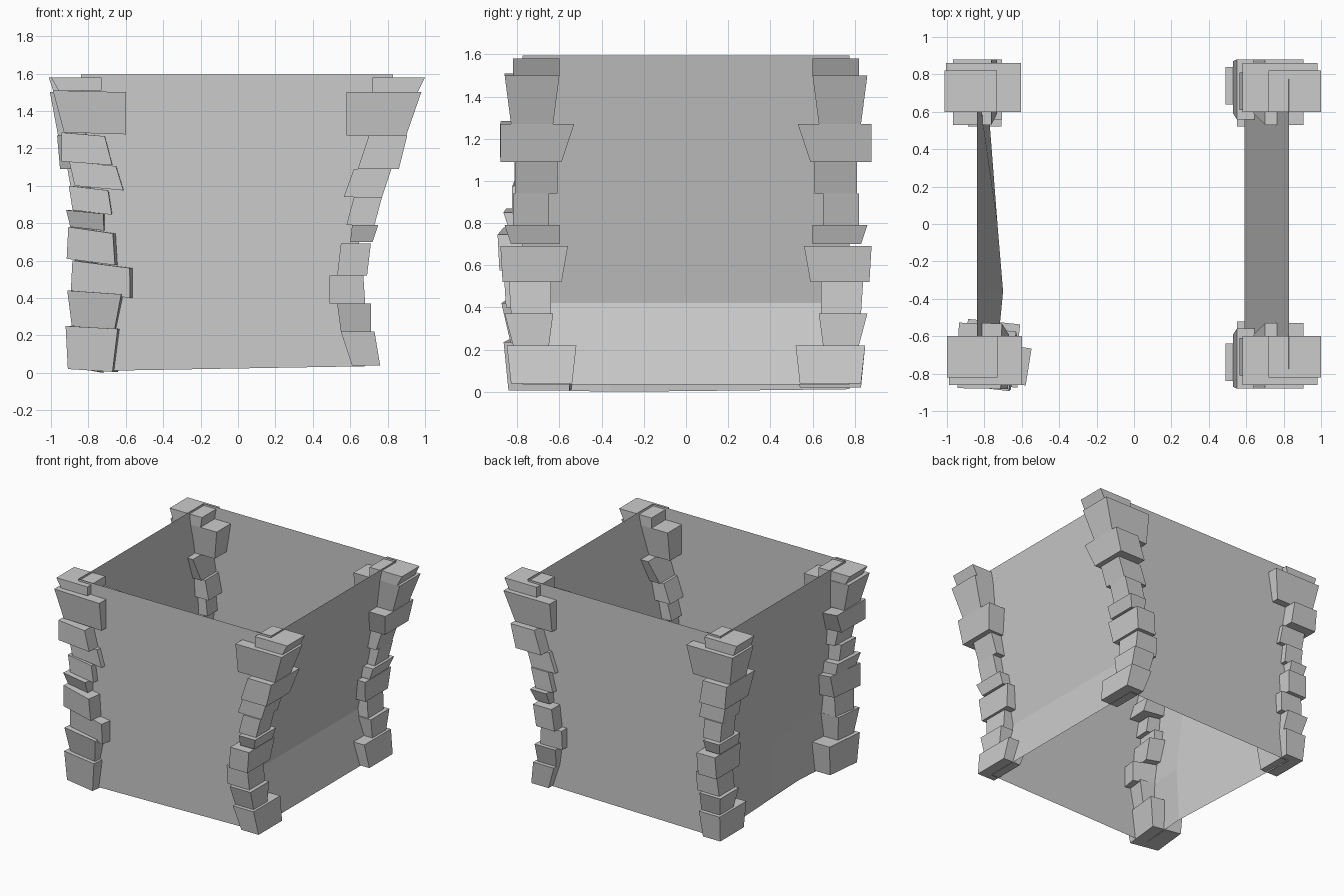
import bpy, bmesh
from mathutils import Matrix, Vector
from math import radians

if "Cube" in bpy.data.objects:
    bpy.data.objects.remove(bpy.data.objects["Cube"])

# Each course: z bottom, z top, x inner/outer at bottom, x inner/outer at top
RIGHT = [
    (.04, .22, .61, .76, .55, .73), (.22, .37, .55, .71, .53, .71),
    (.37, .52, .49, .68, .49, .67), (.52, .69, .53, .69, .55, .71),
    (.70, .79, .60, .72, .61, .75), (.79, .94, .58, .73, .62, .77),
    (.94, 1.09, .565, .77, .62, .82), (1.09, 1.27, .64, .86, .70, .905),
    (1.27, 1.50, .58, .90, .58, .98), (1.50, 1.58, .72, .96, .72, 1.0)]
LEFT = [
    (.02, .25, .66, .90, .63, .91), (.25, .44, .65, .88, .61, .90),
    (.44, .60, .56, .88, .56, .87), (.61, .78, .64, .90, .65, .89),
    (.78, .87, .71, .89, .71, .91), (.87, 1.0, .67, .88, .69, .90),
    (1.0, 1.13, .61, .87, .65, .90), (1.13, 1.285, .67, .94, .71, .94),
    (1.285, 1.51, .60, .93, .60, .99), (1.51, 1.58, .73, .96, .73, 1.0)]
# y inner/outer at bottom, y inner/outer at top, shared by all corners
DEPTH = [
    (.54, .83, .52, .85), (.65, .82, .63, .86), (.64, .83, .64, .84),
    (.59, .87, .56, .88), (.60, .83, .60, .86), (.65, .82, .65, .82),
    (.61, .81, .61, .81), (.59, .88, .53, .88), (.63, .83, .60, .86),
    (.60, .82, .60, .82)]
TILT = [.015, .02, .04, .035, .02, .025, .025, .02, .01, .0]
TURN = [6, 6, 9, 7, 4, 3, 2, 1, 0, 0]


def make(name, bm):
    bmesh.ops.recalc_face_normals(bm, faces=bm.faces)
    me = bpy.data.meshes.new(name)
    bm.to_mesh(me)
    bm.free()
    ob = bpy.data.objects.new(name, me)
    bpy.context.collection.objects.link(ob)
    return ob


def stone_column(name, courses, sx, sy, tilted=False):
    """Stack of tapered corner stones."""
    bm = bmesh.new()
    for k, (zb, zt, bi, bo, ti, to) in enumerate(courses):
        ybi, ybo, yti, yto = DEPTH[k]
        drop = TILT[k] if tilted else 0
        mid = Vector((sx * (bi + bo) / 2, sy * .73, 0))
        turn = Matrix.Rotation(radians(-TURN[k] if tilted else 0), 3, 'Z')
        rings = []
        for z, xi, xo, yi, yo in ((zb, bi, bo, ybi, ybo), (zt, ti, to, yti, yto)):
            ring = []
            for x, y, d in ((xi, yi, drop), (xo, yi, 0), (xo, yo, 0), (xi, yo, drop)):
                p = Vector((sx * x, sy * y, max(z - d, .005)))
                ring.append(bm.verts.new(turn @ (p - mid) + mid))
            rings.append(ring)
        lo, hi = rings
        bm.faces.new(lo)
        bm.faces.new(hi)
        for i in range(4):
            j = (i + 1) % 4
            bm.faces.new((lo[i], lo[j], hi[j], hi[i]))
    return make(name, bm)


def wall(name, columns):
    """Thin sheet wall spanning vertical edge profiles."""
    bm = bmesh.new()
    cols = [[bm.verts.new(p) for p in c] for c in columns]
    for a, b in zip(cols, cols[1:]):
        for i in range(len(a) - 1):
            bm.faces.new((a[i], b[i], b[i + 1], a[i + 1]))
    return make(name, bm)


def edge(xs, y, z0):
    return [(x, y, z) for x, z in zip(xs, (z0, .42, 1.595))]


def centre(z, foot, bend, top):
    if z < .42:
        return foot + (bend - foot) * z / .42
    return bend + (top - bend) * (z - .42) / 1.175


# Upright back-left corner: the leaning courses straightened
UPRIGHT = []
for zb, zt, bi, bo, ti, to in RIGHT:
    sb, st = [centre(z, .79, .79, .84) - centre(z, .68, .59, .83) for z in (zb, zt)]
    UPRIGHT.append((zb - .02 if zb < .1 else zb, zt, bi + sb, bo + sb, ti + st, to + st))

# Corner stones
stone_column("corner_stones_front_right", RIGHT, 1, -1)
stone_column("corner_stones_back_right", RIGHT, 1, 1)
stone_column("corner_stones_front_left", LEFT, -1, -1, True)
stone_column("corner_stones_back_left", UPRIGHT, -1, 1)

# Walls
Y = .775
rx = (.68, .59, .83)
front_left = edge((-.76, -.74, -.84), -Y, .01)
back_left = edge((-.79, -.79, -.84), Y, .012)
front_right, back_right = edge(rx, -Y, .035), edge(rx, Y, .035)
wall("front_wall", [front_left, front_right])
wall("back_wall", [back_left, back_right])
wall("right_wall", [front_right, back_right])
wall("left_wall", [front_left, edge((-.72, -.70, -.84), -.36, 0),
                   edge((-.74, -.73, -.84), 0, .003), back_left])
